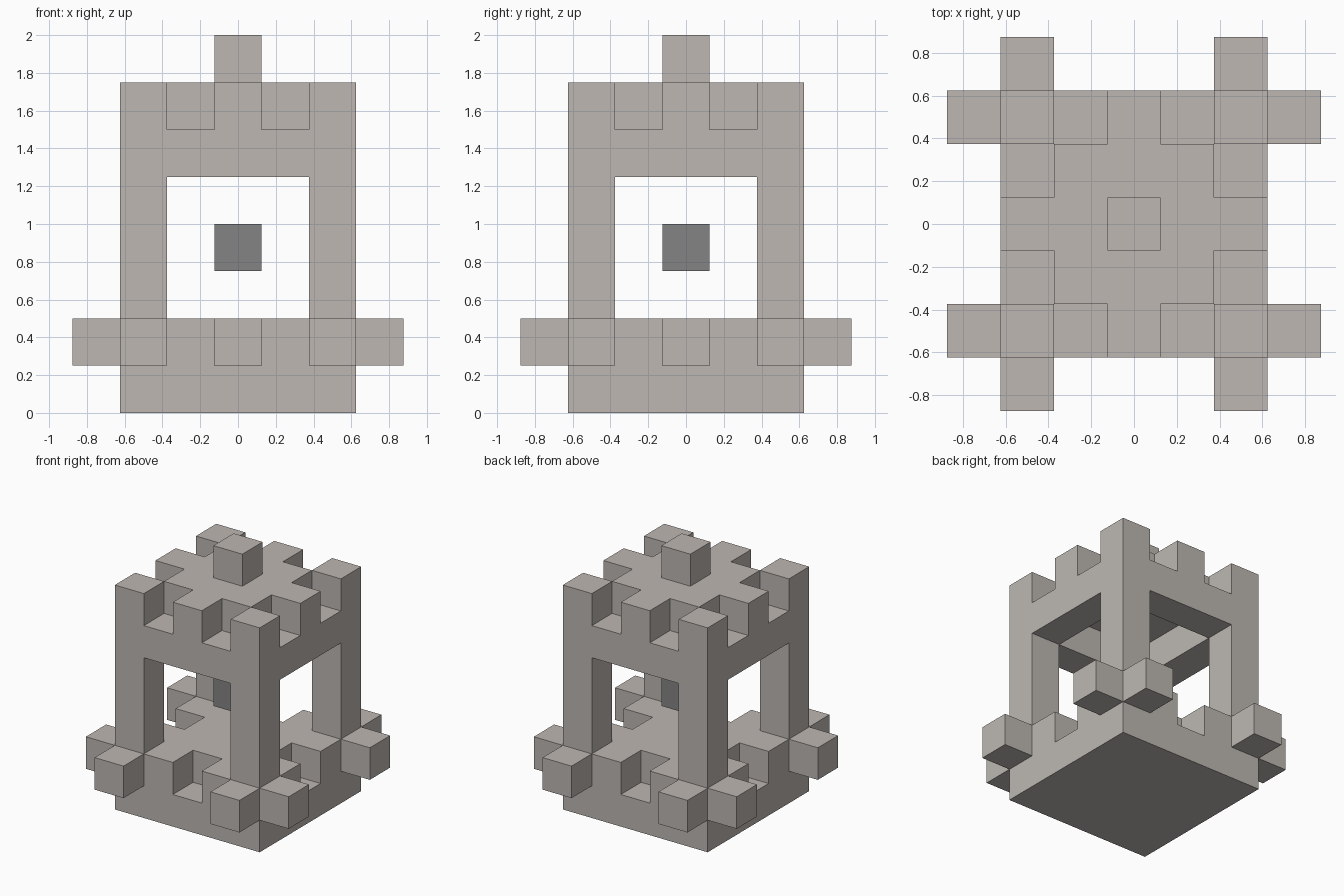
import bpy
import bmesh
from mathutils import Matrix, Vector
from math import pi

if "Cube" in bpy.data.objects:
    bpy.data.objects.remove(bpy.data.objects["Cube"])

U = 0.25  # edge of one block


def material(name, color):
    mat = bpy.data.materials.new(name)
    mat.use_nodes = True
    mat.diffuse_color = (*color, 1)
    mat.node_tree.nodes["Principled BSDF"].inputs["Base Color"].default_value = (*color, 1)
    return mat


stone = material("warm grey stone", (0.51, 0.475, 0.445))
dark = material("dark grey", (0.23, 0.23, 0.23))


def prism(name, outline, z0, z1, mat):
    """Extrude an outline, given in block units, from z0 to z1."""
    bm = bmesh.new()
    face = bm.faces.new([bm.verts.new((x * U, y * U, z0 * U)) for x, y in outline])
    top = bmesh.ops.extrude_face_region(bm, geom=[face])["geom"]
    verts = [g for g in top if isinstance(g, bmesh.types.BMVert)]
    bmesh.ops.translate(bm, verts=verts, vec=(0, 0, (z1 - z0) * U))
    bmesh.ops.recalc_face_normals(bm, faces=bm.faces)
    mesh = bpy.data.meshes.new(name)
    bm.to_mesh(mesh)
    bm.free()
    mesh.materials.append(mat)
    obj = bpy.data.objects.new(name, mesh)
    bpy.context.collection.objects.link(obj)
    return obj


def turned(points, turn):
    """Rotate outline points by quarter turns about the centre."""
    rot = Matrix.Rotation(turn * pi / 2, 2)
    return [tuple(rot @ Vector(p)) for p in points]


def four_sided(side):
    """Repeat the outline of one side around all four sides."""
    return [p for turn in range(4) for p in turned(side, turn)]


def rect(x0, x1, y0, y1):
    return [(x0, y0), (x1, y0), (x1, y1), (x0, y1)]


# Base: solid plinth and a floor notched in the middle of each side
prism("plinth", rect(-2.5, 2.5, -2.5, 2.5), 0, 1, stone)
floor_side = [(-2.5, -2.5), (-0.5, -2.5), (-0.5, -1.5), (0.5, -1.5), (0.5, -2.5)]
prism("notched_floor", four_sided(floor_side), 1, 2, stone)

# Parts repeated on each side
for i, side in enumerate(("front", "left", "back", "right")):
    prism(side + "_pillar", turned(rect(-2.5, -1.5, -2.5, -1.5), i), 2, 7, stone)
    prism(side + "_beam", turned(rect(-1.5, 1.5, -2.5, -1.5), i), 5, 6, stone)
    for x, end in ((-2, "a"), (2, "b")):
        prism(f"{side}_corner_block_{end}",
              turned(rect(x - 0.5, x + 0.5, -3.5, -2.5), i), 1, 2, stone)

# Roof: cross-shaped plate forming the battlements, with a block on top
roof_side = [(-1.5, -1.5), (-0.5, -1.5), (-0.5, -2.5), (0.5, -2.5), (0.5, -1.5)]
prism("roof_plate", four_sided(roof_side), 6, 7, stone)
prism("roof_block", rect(-0.5, 0.5, -0.5, 0.5), 7, 8, stone)

# Dark cube hanging in the chamber
prism("floating_cube", rect(-0.5, 0.5, -0.5, 0.5), 3, 4, dark)
